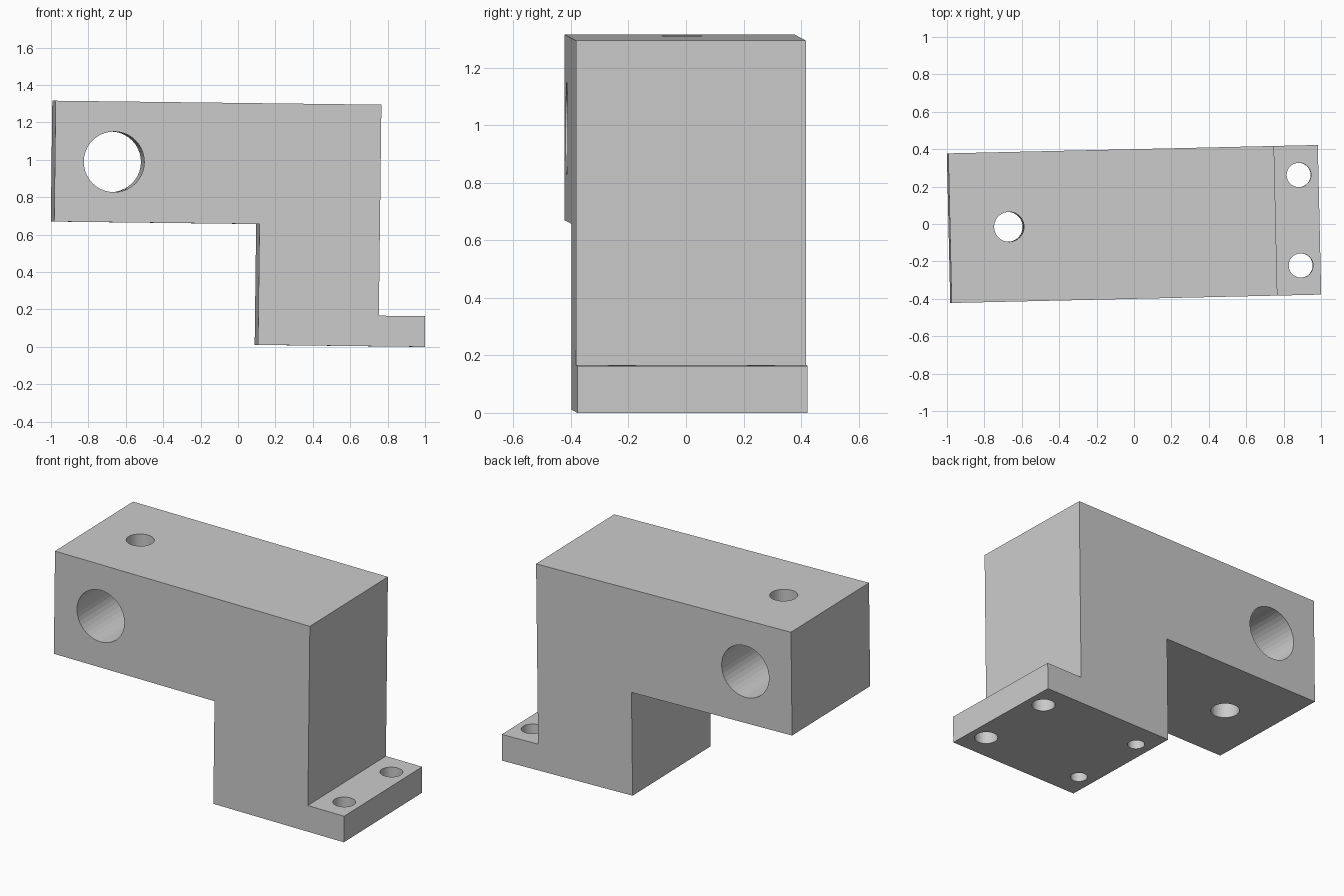
import bpy, bmesh
from math import radians
from mathutils import Matrix

if "Cube" in bpy.data.objects:
    bpy.data.objects.remove(bpy.data.objects["Cube"])

HALF_W = 0.4
# slight tilt of the whole part
TILT = Matrix.Rotation(radians(1.3), 4, 'Z') @ Matrix.Rotation(radians(0.7), 4, 'Y')


def new_object(name, bm):
    bmesh.ops.recalc_face_normals(bm, faces=bm.faces)
    mesh = bpy.data.meshes.new(name)
    bm.to_mesh(mesh)
    bm.free()
    obj = bpy.data.objects.new(name, mesh)
    bpy.context.collection.objects.link(obj)
    return obj


def drill(body, name, pos, radius, depth, axis='Z', sides=40):
    """Cut a round hole centred at pos with a hidden cylinder."""
    rot = Matrix.Rotation(radians(90), 4, 'X') if axis == 'Y' else Matrix.Identity(4)
    bm = bmesh.new()
    bmesh.ops.create_cone(bm, cap_ends=True, segments=sides, radius1=radius,
                          radius2=radius, depth=depth,
                          matrix=TILT @ Matrix.Translation(pos) @ rot)
    cutter = new_object(name, bm)
    cutter.hide_render = True
    mod = body.modifiers.new(name, 'BOOLEAN')
    mod.operation = 'DIFFERENCE'
    mod.solver = 'EXACT'
    mod.object = cutter
    return cutter


# bracket body: side profile extruded across the width
profile = [(-1.0, 0.658), (0.098, 0.658), (0.098, 0.012), (0.99, 0.012),
           (0.99, 0.176), (0.742, 0.176), (0.742, 1.304), (-1.0, 1.304)]
bm = bmesh.new()
face = bm.faces.new([bm.verts.new((x, -HALF_W, z)) for x, z in profile])
ext = bmesh.ops.extrude_face_region(bm, geom=[face])
moved = [v for v in ext['geom'] if isinstance(v, bmesh.types.BMVert)]
bmesh.ops.translate(bm, verts=moved, vec=(0, 2 * HALF_W, 0))
bm.transform(TILT)
body = new_object("bracket_body", bm)

# cross bore and clamp hole in the arm
cutters = [drill(body, "arm_bore_cutter", (-0.684, 0, 0.981), 0.162, 1.2, 'Y'),
           drill(body, "clamp_hole_cutter", (-0.684, 0, 0.981), 0.08, 1.0)]

# flange through holes and blind dowel holes under the foot
for side, y in (("front", -0.242), ("back", 0.242)):
    cutters.append(drill(body, f"flange_hole_cutter_{side}", (0.885, y, 0.09), 0.065, 0.5))
    cutters.append(drill(body, f"dowel_hole_cutter_{side}", (0.197, y, 0.012), 0.048, 0.5))

# apply the cuts and remove the cutters
bpy.context.view_layer.objects.active = body
body.select_set(True)
for mod in list(body.modifiers):
    bpy.ops.object.modifier_apply(modifier=mod.name)
for cutter in cutters:
    bpy.data.objects.remove(cutter)
